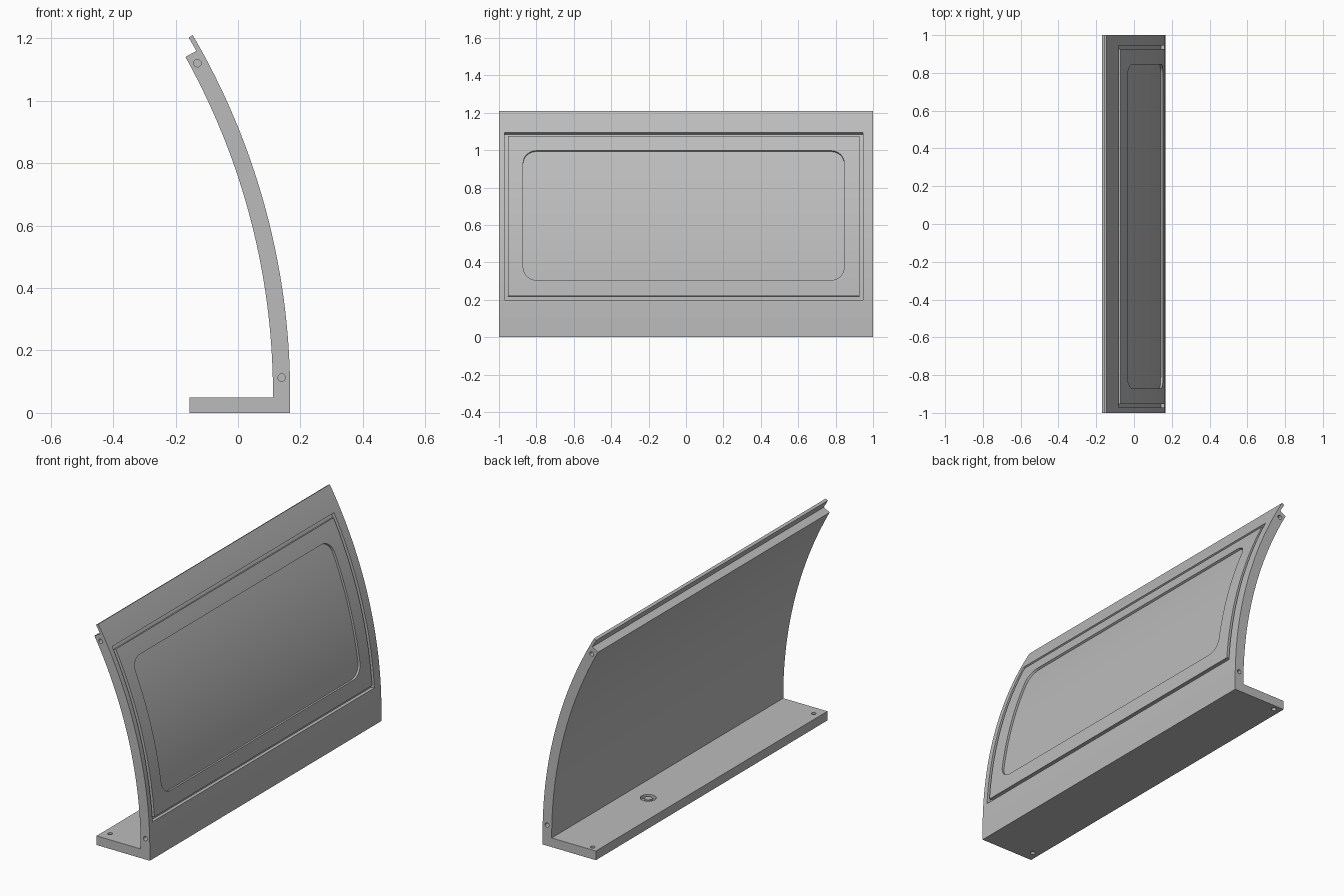
import bpy, bmesh, math
from mathutils import Vector

cube = bpy.data.objects.get("Cube")
if cube:
    bpy.data.objects.remove(cube, do_unlink=True)

grey = bpy.data.materials.new("mid grey")
grey.use_nodes = True
colour = (0.5, 0.5, 0.5, 1)
grey.diffuse_color = colour
grey.node_tree.nodes["Principled BSDF"].inputs["Base Color"].default_value = colour

# Shared arc of the curved wall: outer and inner radius about one axis
R_OUT, R_IN, R_LIP = 2.275, 2.22, 2.26
CX, CZ = -2.108, 0.06
Y_MID = -0.0125


def on_arc(r, t, y=0.0):
    return Vector((CX + r * math.cos(t), y, CZ + r * math.sin(t)))


def angle_at(z, r=R_OUT):
    return math.asin((z - CZ) / r)


def spread(a, b, n):
    return [a + (b - a) * i / n for i in range(n + 1)]


def loft(name, sections):
    """Skin a row of equal closed sections and cap both ends."""
    bm = bmesh.new()
    rows = [[bm.verts.new(p) for p in s] for s in sections]
    n = len(rows[0])
    for a, b in zip(rows, rows[1:]):
        for i in range(n):
            j = (i + 1) % n
            bm.faces.new((a[i], a[j], b[j], b[i]))
    bm.faces.new(rows[0][::-1])
    bm.faces.new(rows[-1])
    bmesh.ops.recalc_face_normals(bm, faces=bm.faces)
    mesh = bpy.data.meshes.new(name)
    bm.to_mesh(mesh)
    bm.free()
    mesh.materials.append(grey)
    ob = bpy.data.objects.new(name, mesh)
    bpy.context.collection.objects.link(ob)
    return ob


def slab(name, r0, r1, z0, z1, half, corner=0.0):
    """Curved block following the wall, with optional rounded corners."""
    t0, t1 = angle_at(z0), angle_at(z1)
    rows = [(t, half) for t in spread(t0, t1, 40)]
    if corner:
        ct = corner / R_OUT
        ends = [(ct * (1 - math.cos(a)), half - corner * (1 - math.sin(a)))
                for a in spread(0, math.pi / 2, 8)]
        rows = [(t0 + d, w) for d, w in ends]
        rows += [(t, half) for t in spread(t0 + ct, t1 - ct, 32)[1:-1]]
        rows += [(t1 - d, w) for d, w in reversed(ends)]
    return loft(name, [[on_arc(r0, t, Y_MID - w), on_arc(r1, t, Y_MID - w),
                        on_arc(r1, t, Y_MID + w), on_arc(r0, t, Y_MID + w)]
                       for t, w in rows])


def rod(name, start, end, radius):
    """Round bar between two points."""
    start, end = Vector(start), Vector(end)
    q = (end - start).to_track_quat('Z', 'Y')
    ring = [q @ Vector((radius * math.cos(a), radius * math.sin(a), 0))
            for a in spread(0, math.tau, 24)[:-1]]
    return loft(name, [[p + v for v in ring] for p in (start, end)])


def cut(target, cutter):
    mod = target.modifiers.new("cut", 'BOOLEAN')
    mod.operation, mod.solver, mod.object = 'DIFFERENCE', 'EXACT', cutter
    bpy.context.view_layer.objects.active = target
    bpy.ops.object.modifier_apply(modifier=mod.name)
    bpy.data.objects.remove(cutter, do_unlink=True)


# Wall with stepped top lip and foot, swept along its length
t_lip, t_step = angle_at(1.21), angle_at(1.14, R_IN)
profile = [Vector((-0.155, 0, 0)), Vector((0.167, 0, 0))]
profile += [on_arc(R_OUT, t) for t in spread(0, t_lip, 40)]
profile += [on_arc(R_LIP, t_lip), on_arc(R_LIP, t_step)]
profile += [on_arc(R_IN, t) for t in spread(t_step, 0, 40)]
profile += [Vector((0.112, 0, 0.05)), Vector((-0.155, 0, 0.05))]
panel = loft("curved_panel", [[p + Vector((0, y, 0)) for p in profile] for y in (-1, 1)])

# Rectangular groove around the outer face
groove = slab("groove_cutter", R_OUT - 0.02, R_OUT + 0.05, 0.2, 1.093, 0.958)
cut(groove, slab("groove_core", R_OUT - 0.05, R_OUT + 0.1, 0.22, 1.075, 0.94))
cut(panel, groove)

# Shallow rounded recess inside the groove
cut(panel, slab("recess_cutter", R_OUT - 0.012, R_OUT + 0.05, 0.305, 0.997, 0.858, 0.07))

# Dowel holes in both ends of the wall
for x, z in ((-0.13, 1.12), (0.14, 0.113)):
    for side in (-1, 1):
        cut(panel, rod("dowel_cutter", (x, side * 0.95, z), (x, side * 1.05, z), 0.012))

# Screw holes through the foot
for y in (-0.94, 0.97):
    cut(panel, rod("screw_cutter", (-0.115, y, -0.05), (-0.115, y, 0.1), 0.012))

# Round socket in the foot with a raised centre boss
cut(panel, rod("socket_cutter", (-0.01, 0.34, 0.03), (-0.01, 0.34, 0.1), 0.04))
boss = rod("socket_boss", (-0.01, 0.34, 0.025), (-0.01, 0.34, 0.048), 0.02)

for ob in (panel, boss):
    bpy.ops.object.select_all(action='DESELECT')
    ob.select_set(True)
    bpy.context.view_layer.objects.active = ob
    bpy.ops.object.shade_smooth_by_angle(angle=math.radians(30))
